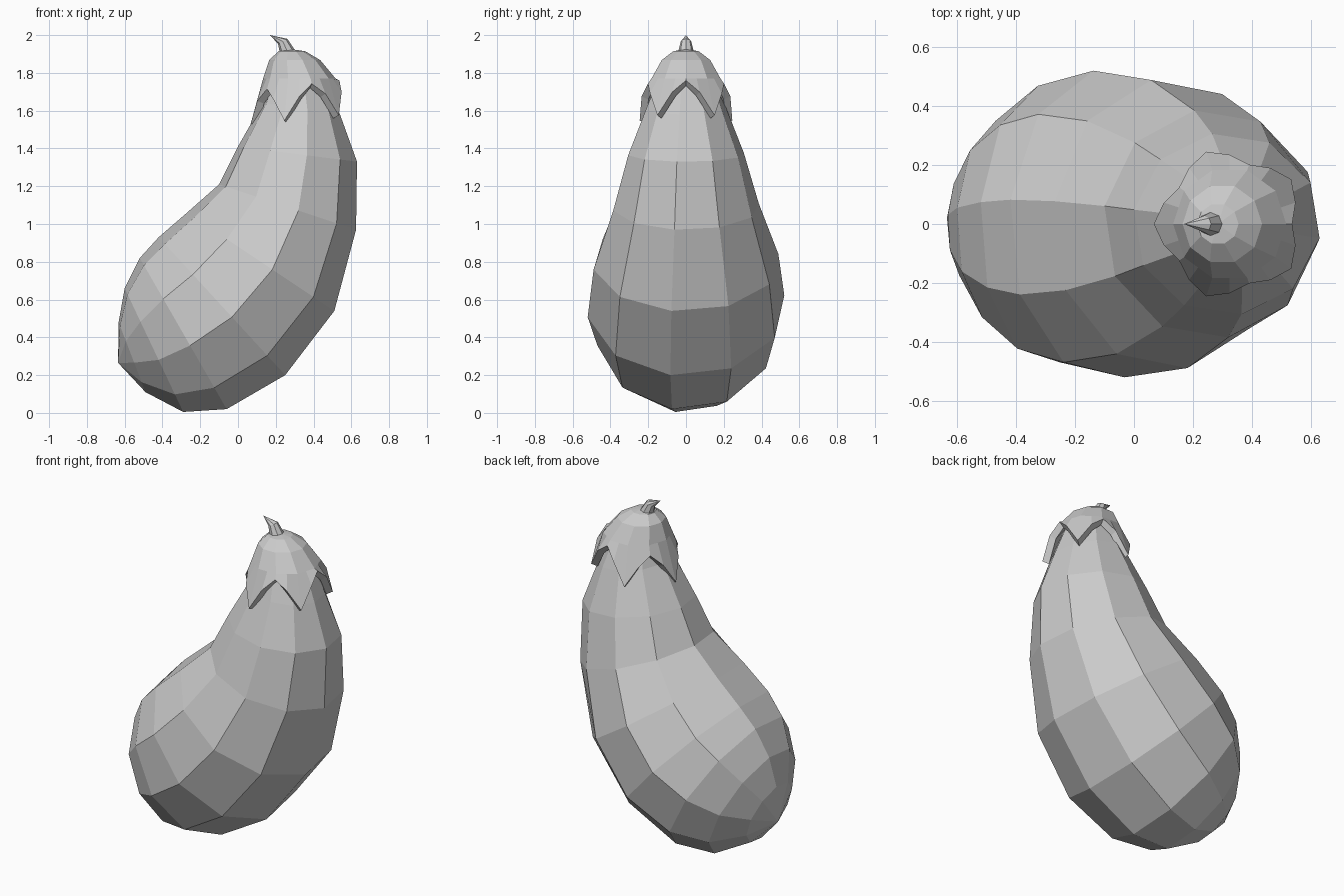
import bpy, bmesh, math
from mathutils import Vector

cube = bpy.data.objects.get("Cube")
if cube:
    bpy.data.objects.remove(cube, do_unlink=True)

# Single flat grey
grey = bpy.data.materials.new("plain_grey")
grey.use_nodes = True
GREY = (0.6, 0.6, 0.6, 1)
grey.diffuse_color = GREY
bsdf = next(n for n in grey.node_tree.nodes if n.type == 'BSDF_PRINCIPLED')
bsdf.inputs["Base Color"].default_value = GREY
bsdf.inputs["Roughness"].default_value = 0.8


def loft(name, rings, start=None, end=None):
    """Skin closed rings of points, with optional pole points at both ends."""
    bm = bmesh.new()
    loops = [[bm.verts.new(p) for p in ring] for ring in rings]
    n = len(loops[0])
    for a, b in zip(loops, loops[1:]):
        for i in range(n):
            j = (i + 1) % n
            bm.faces.new((a[i], a[j], b[j], b[i]))
    for pole, loop in ((start, loops[0]), (end, loops[-1])):
        if pole:
            v = bm.verts.new(pole)
            for i in range(n):
                bm.faces.new((v, loop[i], loop[(i + 1) % n]))
    bmesh.ops.recalc_face_normals(bm, faces=bm.faces)
    mesh = bpy.data.meshes.new(name)
    bm.to_mesh(mesh)
    bm.free()
    mesh.materials.append(grey)
    obj = bpy.data.objects.new(name, mesh)
    bpy.context.collection.objects.link(obj)
    return obj


def tilted_ring(left, right, ry, sides, turn=0.0):
    """Ellipse through two (x, z) points, with half width ry along y."""
    l, r = Vector((left[0], 0, left[1])), Vector((right[0], 0, right[1]))
    mid, half = (l + r) / 2, (r - l) / 2 / math.cos(turn)
    angles = [turn + math.tau * i / sides for i in range(sides)]
    return [mid + half * math.cos(a) + Vector((0, ry * math.sin(a), 0)) for a in angles]


# Curved fruit body: left point, right point, half width for each ring, top down
BODY = [
    ((0.18, 1.78), (0.47, 1.76), 0.15),
    ((0.13, 1.64), (0.54, 1.58), 0.215),
    ((0.00, 1.41), (0.63, 1.33), 0.31),
    ((-0.10, 1.21), (0.625, 0.97), 0.39),
    ((-0.27, 1.06), (0.51, 0.54), 0.495),
    ((-0.42, 0.93), (0.25, 0.20), 0.527),
    ((-0.52, 0.82), (-0.06, 0.02), 0.475),
    ((-0.60, 0.66), (-0.29, 0.005), 0.355),
    ((-0.632, 0.48), (-0.49, 0.11), 0.195),
]
loft("fruit_body", [tilted_ring(l, r, w, 10, math.radians(-9)) for l, r, w in BODY],
     start=(0.32, 0, 1.84), end=(-0.635, 0.02, 0.265))

# Leafy cap: a ten-sided dome whose rim drops into five pointed lobes
DOME = [(0.285, 0.07, 1.915), (0.30, 0.135, 1.868), (0.325, 0.192, 1.77)]
LOBE_RIM = [(0.212, 1.735), (0.235, 1.675), (0.258, 1.555), (0.235, 1.675)]


def flatten(i):
    """Odd points lie midway along a side of the ten-sided dome."""
    return math.cos(math.pi / 10) if i % 2 else 1.0


cap_rings = []
for cx, r, z in DOME:
    cap_rings.append([(cx + r * flatten(i) * math.cos(math.tau * i / 20),
                       r * flatten(i) * math.sin(math.tau * i / 20), z) for i in range(20)])
rim = []
for i in range(20):
    r, z = LOBE_RIM[i % 4]
    a = math.tau * i / 20
    rim.append((0.325 + r * math.cos(a), r * math.sin(a), z + 0.025 * math.cos(a)))
cap_rings.append(rim)
cap = loft("leafy_cap", cap_rings, start=(0.285, 0, 1.925))
shell = cap.modifiers.new("thickness", 'SOLIDIFY')
shell.thickness = 0.04
shell.offset = -1

# Short bent stem ending in a point
STEM = [((0.225, 1.89), (0.315, 1.90), 0.045), ((0.212, 1.953), (0.262, 1.98), 0.028)]
loft("stem", [tilted_ring(l, r, w, 8) for l, r, w in STEM],
     start=(0.27, 0, 1.89), end=(0.17, 0, 2.0))
